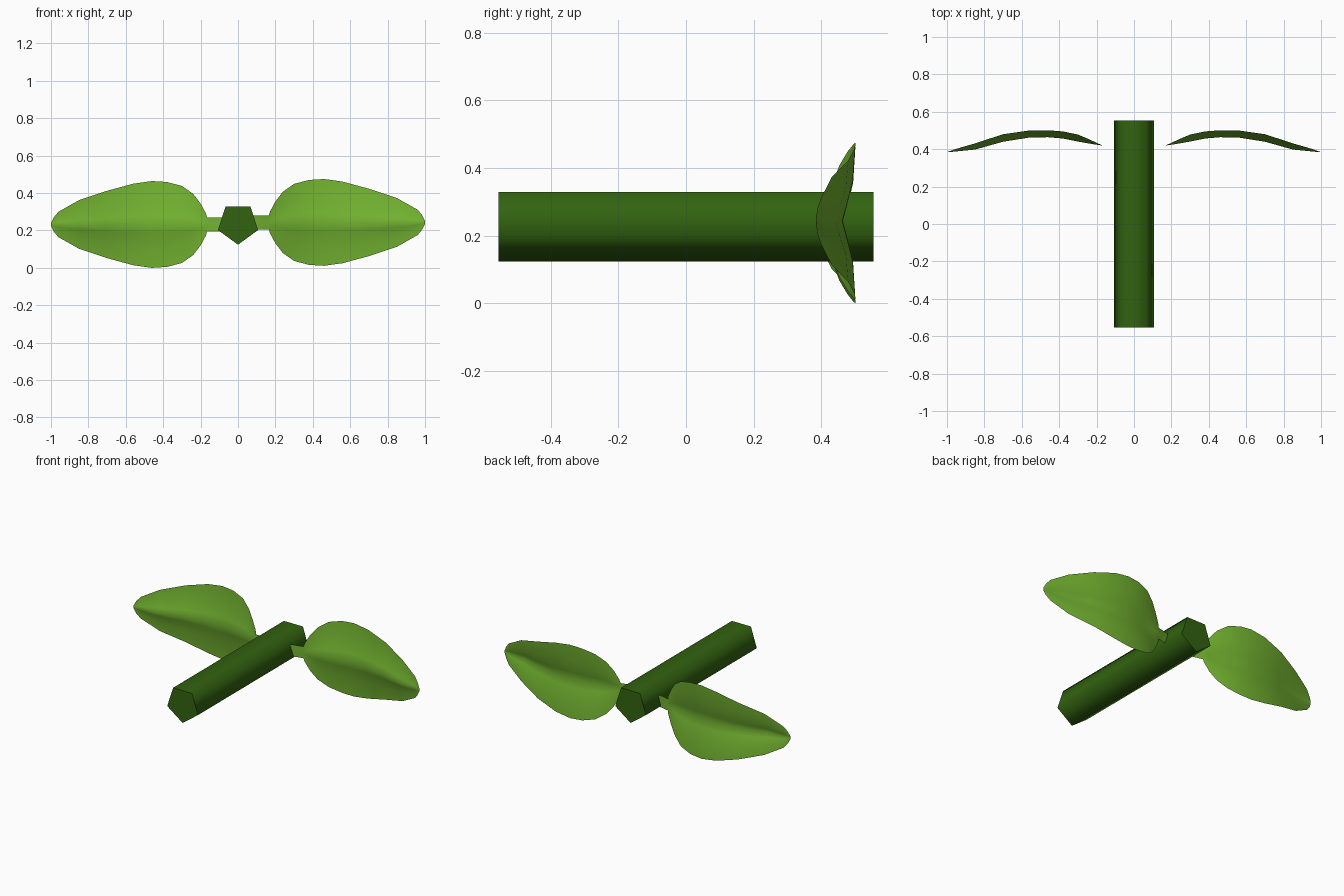
import bpy
import bmesh
import math
from mathutils import Matrix, Vector

if "Cube" in bpy.data.objects:
    bpy.data.objects.remove(bpy.data.objects["Cube"], do_unlink=True)


def material(name, colour):
    mat = bpy.data.materials.new(name)
    mat.use_nodes = True
    mat.diffuse_color = colour
    shader = mat.node_tree.nodes["Principled BSDF"]
    shader.inputs["Base Color"].default_value = colour
    shader.inputs["Roughness"].default_value = 0.8
    return mat


def finish(bm, name, mat, angle):
    mesh = bpy.data.meshes.new(name)
    bmesh.ops.recalc_face_normals(bm, faces=bm.faces)
    bm.to_mesh(mesh)
    bm.free()
    mesh.materials.append(mat)
    obj = bpy.data.objects.new(name, mesh)
    bpy.context.collection.objects.link(obj)
    bpy.ops.object.select_all(action="DESELECT")
    obj.select_set(True)
    bpy.context.view_layer.objects.active = obj
    bpy.ops.object.shade_smooth_by_angle(angle=math.radians(angle))
    return obj


leaf_green = material("leaf green", (0.17, 0.45, 0.03, 1))
stem_green = material("dark stem green", (0.032, 0.125, 0.005, 1))

# Stem: five-sided prism lying along y, one corner pointing down
bm = bmesh.new()
bmesh.ops.create_cone(bm, cap_ends=True, segments=5, radius1=0.113,
                      radius2=0.113, depth=1.108)
bmesh.ops.rotate(bm, verts=bm.verts, matrix=Matrix.Rotation(math.pi / 2, 3, "X"))
lowest = min(bm.verts, key=lambda v: v.co.z).co
turn = math.atan2(lowest.x, -lowest.z)
bmesh.ops.rotate(bm, verts=bm.verts, matrix=Matrix.Rotation(turn, 3, "Y"))
bmesh.ops.translate(bm, verts=bm.verts, vec=Vector((0, 0, 0.237)))
finish(bm, "stem", stem_green, 80)

# Leaf stations: distance from stem, half width, rib depth, fold depth
STATIONS = [
    (0.06, 0.037, 0.395, 0.0), (0.165, 0.037, 0.418, 0.0),
    (0.172, 0.06, 0.42, 0.002), (0.2, 0.112, 0.424, 0.01),
    (0.24, 0.164, 0.43, 0.023), (0.3, 0.206, 0.441, 0.037),
    (0.38, 0.227, 0.457, 0.038), (0.46, 0.232, 0.464, 0.037),
    (0.56, 0.218, 0.462, 0.038), (0.7, 0.18, 0.44, 0.04),
    (0.85, 0.13, 0.398, 0.033), (0.96, 0.068, 0.387, 0.012),
    (0.985, 0.038, 0.385, 0.004), (1.0, 0.008, 0.384, 0.0),
]
# Cross-section: fraction of half width, fraction of fold
SECTION = [(-1, 1), (-0.55, 0.82), (-0.2, 0.32), (0, 0),
           (0.2, 0.32), (0.55, 0.82), (1, 1)]


def leaf(name, side, height):
    bm = bmesh.new()
    rows = [[bm.verts.new((side * x, rib + fold * bend, height + half * t))
             for t, bend in SECTION] for x, half, rib, fold in STATIONS]
    for a, b in zip(rows, rows[1:]):
        for i in range(len(SECTION) - 1):
            bm.faces.new((a[i], b[i], b[i + 1], a[i + 1]))
    finish(bm, name, leaf_green, 80)


# Leaves with their short stalks, the left one slightly higher
leaf("left_leaf", 1, 0.243)
leaf("right_leaf", -1, 0.232)
